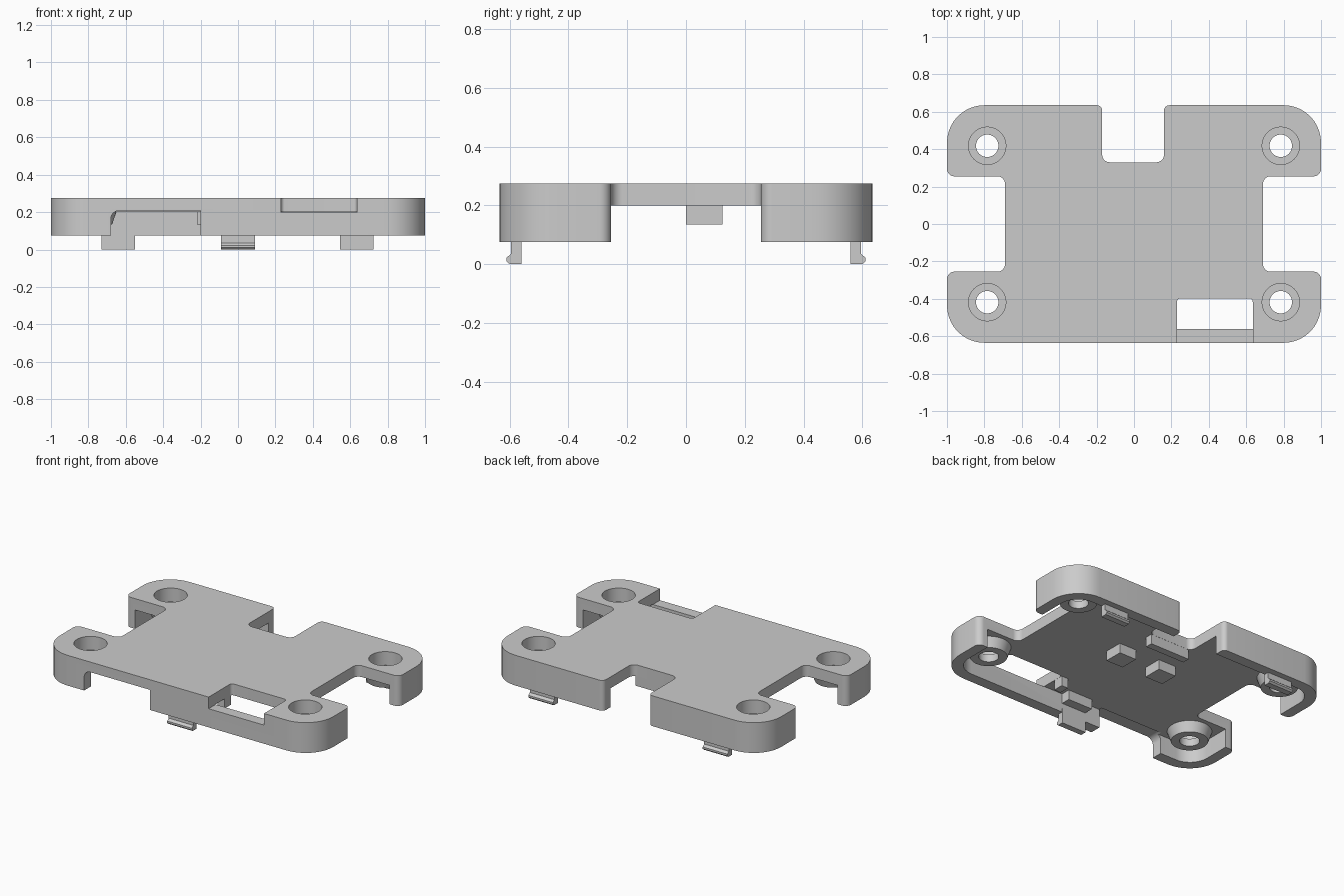
import bpy, bmesh, math
from mathutils import Vector

cube = bpy.data.objects.get("Cube")
if cube:
    bpy.data.objects.remove(cube, do_unlink=True)

GREY = (0.6, 0.6, 0.6, 1)
grey = bpy.data.materials.new("plain grey")
grey.use_nodes = True
grey.diffuse_color = GREY
grey.node_tree.nodes["Principled BSDF"].inputs["Base Color"].default_value = GREY

TOP, UNDER, RIM = 0.275, 0.2, 0.075


def filleted(corners, steps=10):
    """Round each right-angled corner (x, y, radius)."""
    out = []
    for i, (x, y, r) in enumerate(corners):
        p = Vector((x, y))
        if r == 0:
            out.append(p)
            continue
        u = (Vector(corners[i - 1][:2]) - p).normalized()
        v = (Vector(corners[(i + 1) % len(corners)][:2]) - p).normalized()
        c = p + r * (u + v)
        for k in range(steps + 1):
            t = k / steps * math.pi / 2
            out.append(c - r * (v * math.cos(t) + u * math.sin(t)))
    return out


def rect(x0, x1, y0, y1, r=0):
    return filleted([(x0, y0, r), (x1, y0, r), (x1, y1, r), (x0, y1, r)])


def finish(bm, name):
    bmesh.ops.recalc_face_normals(bm, faces=bm.faces)
    mesh = bpy.data.meshes.new(name)
    bm.to_mesh(mesh)
    bm.free()
    mesh.materials.append(grey)
    ob = bpy.data.objects.new(name, mesh)
    bpy.context.collection.objects.link(ob)
    return ob


def prism(name, pts, lo, hi, axis="Z"):
    """Extrude a flat outline along Z (xy), X (yz) or Y (xz)."""
    place = {"Z": lambda a, b: (a, b, lo), "X": lambda a, b: (lo, a, b),
             "Y": lambda a, b: (a, lo, b)}[axis]
    bm = bmesh.new()
    face = bm.faces.new([bm.verts.new(place(*p)) for p in pts])
    geo = bmesh.ops.extrude_face_region(bm, geom=[face])["geom"]
    move = Vector([hi - lo if axis == a else 0 for a in "XYZ"])
    bmesh.ops.translate(bm, vec=move, verts=[g for g in geo if isinstance(g, bmesh.types.BMVert)])
    return finish(bm, name)


def cone(name, x, y, r_low, r_high, lo, hi):
    bm = bmesh.new()
    bmesh.ops.create_cone(bm, cap_ends=True, segments=40, radius1=r_low, radius2=r_high, depth=hi - lo)
    bmesh.ops.translate(bm, vec=(x, y, (lo + hi) / 2), verts=bm.verts)
    return finish(bm, name)


def combine(target, other, operation):
    mod = target.modifiers.new("bool", "BOOLEAN")
    mod.operation, mod.solver, mod.object = operation, "EXACT", other
    bpy.context.view_layer.objects.active = target
    bpy.ops.object.modifier_apply(modifier=mod.name)
    bpy.data.objects.remove(other, do_unlink=True)


# Cover: outline with side notches and a rear notch
cover = prism("cover", filleted([
    (-1, -0.635, 0.2), (1, -0.635, 0.2), (1, -0.255, 0.04), (0.69, -0.255, 0.04),
    (0.69, 0.255, 0.04), (1, 0.255, 0.04), (1, 0.635, 0.2), (0.16, 0.635, 0.03),
    (0.16, 0.33, 0.04), (-0.17, 0.33, 0.04), (-0.17, 0.635, 0.03), (-1, 0.635, 0.2),
    (-1, 0.255, 0.04), (-0.69, 0.255, 0.04), (-0.69, -0.255, 0.04), (-1, -0.255, 0.04)]),
    RIM, TOP)

# Hollow underside, leaving the outer skirt
combine(cover, prism("cavity", rect(-0.93, 0.93, -0.562, 0.562, 0.13), -0.1, UNDER), "DIFFERENCE")

# Front window through the top, and front gap in the skirt
combine(cover, prism("window", rect(0.23, 0.635, -0.8, -0.397, 0.02), UNDER - 0.002, 0.4), "DIFFERENCE")
gap = filleted([(-0.68, -0.1, 0), (-0.2, -0.1, 0), (-0.2, 0.208, 0), (-0.68, 0.208, 0.045)])
combine(cover, prism("gap", gap, -0.8, -0.54, "Y"), "DIFFERENCE")

# Screw bosses with recessed holes
for sx in (-1, 1):
    for sy in (-1, 1):
        x, y = 0.785 * sx, 0.418 * sy
        combine(cover, cone("boss", x, y, 0.112, 0.145, 0.135, 0.23), "UNION")
        combine(cover, cone("recess", x, y, 0.1, 0.1, 0.185, 0.4), "DIFFERENCE")
        combine(cover, cone("hole", x, y, 0.06, 0.06, 0, 0.3), "DIFFERENCE")

# Snap clips hanging from the skirt
hook = [(0.56, 0.1), (0.56, 0), (0.6, 0), (0.611, 0.01), (0.611, 0.022), (0.595, 0.035), (0.595, 0.1)]
for name, x, side in (("front_clip", 0, -1), ("back_left_clip", 0.635, 1), ("back_right_clip", -0.64, 1)):
    prism(name, [(y * side, z) for y, z in hook], x - 0.09, x + 0.09, "X")

# Locating blocks and ribs under the cover
for name, x0, x1, y0, y1 in (
        ("left_block", 0.09, 0.215, 0, 0.125), ("right_block", -0.22, -0.09, 0, 0.125),
        ("back_rib", -0.15, 0.14, 0.28, 0.329), ("front_rib", -0.09, 0.09, -0.57, -0.5),
        ("window_rib", 0.18, 0.229, -0.47, -0.4)):
    prism(name, rect(x0, x1, y0, y1), 0.135, UNDER + 0.01)

# Smooth the curves, keep the corners crisp
bpy.ops.object.select_all(action="DESELECT")
cover.select_set(True)
bpy.context.view_layer.objects.active = cover
bpy.ops.object.shade_smooth_by_angle(angle=math.radians(30))
